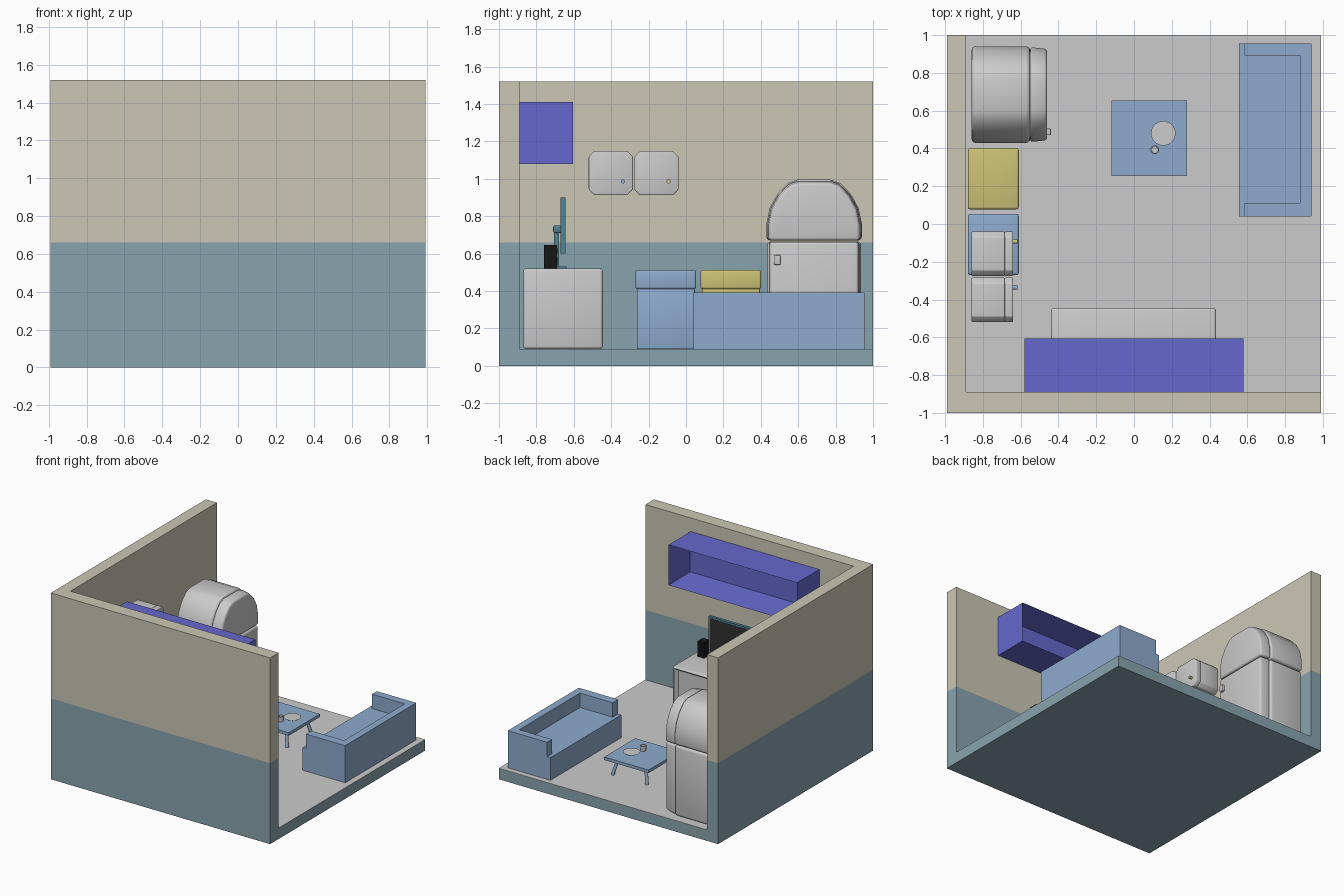
import bpy, bmesh, math
from mathutils import Vector, Matrix

if "Cube" in bpy.data.objects:
    bpy.data.objects.remove(bpy.data.objects["Cube"])


def material(name, rgb):
    m = bpy.data.materials.new(name)
    m.diffuse_color = (*rgb, 1)
    m.use_nodes = True
    m.node_tree.nodes["Principled BSDF"].inputs["Base Color"].default_value = m.diffuse_color
    return m


CREAM = material("cream", (0.6, 0.57, 0.46))
TEAL = material("teal", (0.25, 0.37, 0.43))
BLUE = material("blue", (0.27, 0.41, 0.61))
PURPLE = material("purple", (0.13, 0.14, 0.61))
YELLOW = material("yellow", (0.61, 0.54, 0.18))
FRAME = material("frame_teal", (0.08, 0.23, 0.3))
BLACK = material("black", (0.008, 0.008, 0.008))
SCREEN = material("screen_dark", (0.03, 0.03, 0.03))


def finish(name, bm, mat=None, bevel=0, segments=3, recess=None):
    bmesh.ops.recalc_face_normals(bm, faces=bm.faces)
    if bevel:
        sharp = [e for e in bm.edges if e.calc_face_angle(0) > math.radians(40)]
        bmesh.ops.bevel(bm, geom=sharp, offset=bevel, segments=segments,
                        profile=0.5, affect='EDGES', clamp_overlap=True)
    if recess:  # (rim, depth) cut into the face looking towards +y
        bm.normal_update()
        face = max(bm.faces, key=lambda f: f.normal.y * f.calc_area())
        bmesh.ops.inset_region(bm, faces=[face], thickness=recess[0])
        bmesh.ops.translate(bm, verts=face.verts[:], vec=(0, -recess[1], 0))
    me = bpy.data.meshes.new(name)
    bm.to_mesh(me)
    bm.free()
    ob = bpy.data.objects.new(name, me)
    bpy.context.collection.objects.link(ob)
    if mat:
        me.materials.append(mat)
    bpy.ops.object.select_all(action='DESELECT')
    ob.select_set(True)
    bpy.context.view_layer.objects.active = ob
    bpy.ops.object.shade_smooth_by_angle(angle=math.radians(35))
    return ob


def extrude(name, pts, lo, hi, axis='x', mat=None, taper=1, centre=(0, 0), **kw):
    """Extrude a profile along x (y,z points) or z (x,y points)."""
    bm = bmesh.new()
    rings = []
    for d, s in ((lo, 1), (hi, taper)):
        ring = []
        for a, b in pts:
            a = centre[0] + (a - centre[0]) * s
            b = centre[1] + (b - centre[1]) * s
            ring.append(bm.verts.new((d, a, b) if axis == 'x' else (a, b, d)))
        rings.append(ring)
        bm.faces.new(ring)
    for i in range(len(pts)):
        j = (i + 1) % len(pts)
        bm.faces.new((rings[0][i], rings[0][j], rings[1][j], rings[1][i]))
    return finish(name, bm, mat, **kw)


def box(name, x, y, z, mat=None, **kw):
    pts = [(y[0], z[0]), (y[1], z[0]), (y[1], z[1]), (y[0], z[1])]
    return extrude(name, pts, x[0], x[1], mat=mat, **kw)


def rod(name, p, q, r, mat=None, r2=None, sides=16, **kw):
    p, q = Vector(p), Vector(q)
    bm = bmesh.new()
    rot = (q - p).to_track_quat('Z', 'Y').to_matrix().to_4x4()
    bmesh.ops.create_cone(bm, cap_ends=True, segments=sides, radius1=r,
                          radius2=r if r2 is None else r2, depth=(q - p).length,
                          matrix=Matrix.Translation((p + q) / 2) @ rot)
    return finish(name, bm, mat, **kw)


# Room shell: two-tone L-shaped walls and floor
ell = [(-0.99, -1), (0.99, -1), (0.99, -0.89), (-0.89, -0.89), (-0.89, 1), (-0.99, 1)]
extrude("wall_lower", ell, 0, 0.66, 'z', TEAL)
extrude("wall_upper", ell, 0.66, 1.52, 'z', CREAM)
box("floor_slab", (-0.89, 0.99), (-0.89, 1), (0, 0.087), TEAL)
box("floor_surface", (-0.89, 0.99), (-0.89, 1), (0.087, 0.09))

# Open wall shelf and media counter below it
box("wall_shelf", (-0.58, 0.58), (-0.89, -0.605), (1.08, 1.41), PURPLE, recess=(0.035, 0.24))
box("media_counter", (-0.44, 0.435), (-0.87, -0.445), (0.09, 0.52), bevel=0.015,
    recess=(0.03, 0.03))

# Screen on a stand, speakers either side
box("screen_frame", (-0.25, 0.25), (-0.67, -0.645), (0.6, 0.9), FRAME)
box("screen_glass", (-0.235, 0.235), (-0.65, -0.643), (0.615, 0.885), SCREEN)
box("stand_foot", (-0.1, 0.1), (-0.74, -0.64), (0.52, 0.53), FRAME)
box("stand_post", (-0.02, 0.02), (-0.705, -0.68), (0.53, 0.73), FRAME)
box("stand_head", (-0.035, 0.035), (-0.71, -0.665), (0.71, 0.75), FRAME, bevel=0.008)
for side, x in (("left", -0.35), ("right", 0.35)):
    box(side + "_speaker", (x - 0.03, x + 0.03), (-0.76, -0.69), (0.52, 0.645), BLACK)
    for part, z, r in (("woofer", 0.56, 0.022), ("tweeter", 0.615, 0.014)):
        rod(f"{side}_{part}", (x, -0.692, z), (x, -0.687, z), r, BLACK)

# Rounded fridge: lower body, domed upper body, tapered doors
FY = 0.685
half = [(0.255, 0.67), (0.255, 0.76), (0.237, 0.845), (0.195, 0.92), (0.14, 0.977), (0.09, 0.995)]
dome = [(FY + a, b) for a, b in half] + [(FY - a, b) for a, b in reversed(half)]
door = [(FY + (a - FY) * 0.985, 0.67 + (b - 0.67) * 0.985) for a, b in dome]
box("fridge_body", (-0.86, -0.55), (0.435, 0.935), (0.09, 0.665), bevel=0.02)
extrude("fridge_dome", dome, -0.86, -0.55, bevel=0.02)
extrude("fridge_upper_door", door, -0.55, -0.46, taper=0.96, centre=(FY, 0.68), bevel=0.015)
box("fridge_lower_door", (-0.55, -0.46), (0.442, 0.928), (0.095, 0.663),
    taper=0.97, centre=(FY, 0.66), bevel=0.015)
box("fridge_handle", (-0.47, -0.44), (0.47, 0.505), (0.54, 0.592), bevel=0.005)

# Wall cabinets with chamfered corners and knobs
for n, (y, mat) in enumerate(((-0.402, BLUE), (-0.158, YELLOW)), 1):
    h, k, z = 0.118, 0.088, 1.03
    pts = [(h, -k), (h, k), (k, h), (-k, h), (-h, k), (-h, -k), (-k, -h), (k, -h)]
    pts = [(y + a, z + b) for a, b in pts]
    extrude(f"wall_cabinet_{n}", pts, -0.86, -0.685, bevel=0.006)
    extrude(f"wall_cabinet_door_{n}", pts, -0.685, -0.64, bevel=0.006)
    rod(f"cabinet_knob_{n}", (-0.645, y + 0.065, 0.985), (-0.618, y + 0.065, 0.985), 0.011, mat)

# Low kitchen units with overhanging upper block
for name, y, mat in (("blue", -0.108, BLUE), ("yellow", 0.24, YELLOW)):
    box(name + "_unit_base", (-0.88, -0.62), (y - 0.155, y + 0.155), (0.09, 0.41), mat, bevel=0.006)
    box(name + "_unit_top", (-0.88, -0.61), (y - 0.162, y + 0.162), (0.41, 0.512), mat, bevel=0.012)

# Sofa: seat block with a U-shaped back and arms
box("sofa_seat", (0.555, 0.94), (0.04, 0.955), (0.09, 0.275), BLUE)
extrude("sofa_back_and_arms", [(0.585, 0.04), (0.94, 0.04), (0.94, 0.955), (0.585, 0.955),
        (0.585, 0.893), (0.88, 0.893), (0.88, 0.11), (0.585, 0.11)], 0.275, 0.393, 'z', BLUE)

# Coffee table with splayed legs
box("table_top", (-0.12, 0.28), (0.255, 0.655), (0.215, 0.24), BLUE)
for i in (-1, 1):
    for j in (-1, 1):
        rod(f"table_leg_{i + 2}{j + 2}", (0.08 + i * 0.155, 0.455 + j * 0.155, 0.09),
            (0.08 + i * 0.125, 0.455 + j * 0.125, 0.22), 0.013, BLUE, sides=12)

# Plate and hollow cup
rod("plate", (0.155, 0.48, 0.24), (0.155, 0.48, 0.25), 0.05, r2=0.065, sides=32)
bm = bmesh.new()
prof = [(0.0, 0.24), (0.021, 0.24), (0.023, 0.28), (0.018, 0.28), (0.017, 0.247), (0.0, 0.247)]
vs = [bm.verts.new((r, 0, z)) for r, z in prof]
es = [bm.edges.new(p) for p in zip(vs, vs[1:])]
bmesh.ops.spin(bm, geom=vs + es, cent=(0, 0, 0), axis=(0, 0, 1), angle=math.tau, steps=20)
bmesh.ops.remove_doubles(bm, verts=bm.verts, dist=1e-4)
bmesh.ops.translate(bm, verts=bm.verts, vec=(0.11, 0.393, 0))
finish("cup", bm)
